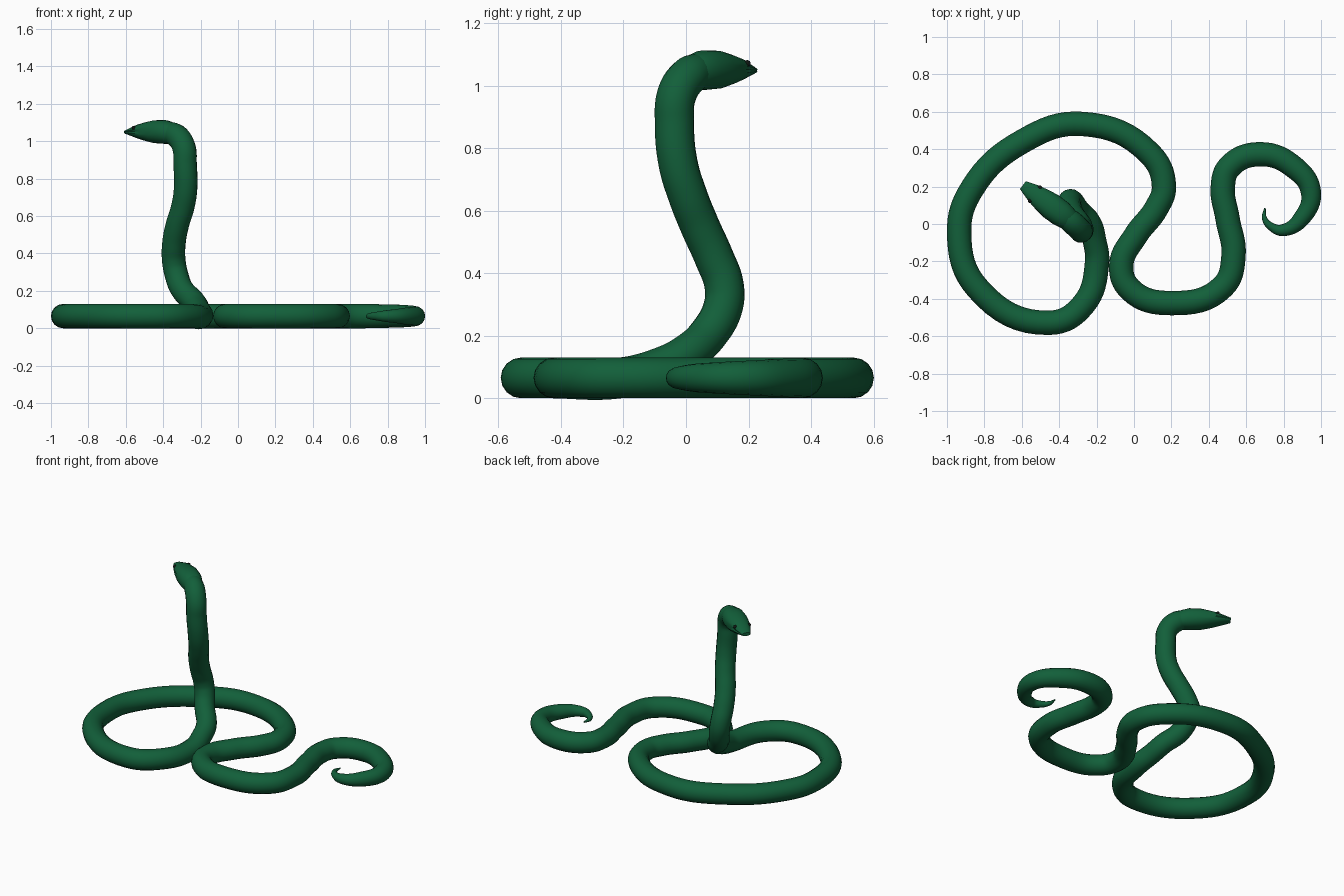
import bpy, bmesh, math
from mathutils import Vector

if "Cube" in bpy.data.objects:
    bpy.data.objects.remove(bpy.data.objects["Cube"])

R = 0.065


def paint(obj, name, color):
    mat = bpy.data.materials.get(name) or bpy.data.materials.new(name)
    mat.diffuse_color = color
    mat.use_nodes = True
    mat.node_tree.nodes["Principled BSDF"].inputs["Base Color"].default_value = mat.diffuse_color
    obj.data.materials.append(mat)


def smooth(obj, angle=50):
    bpy.ops.object.select_all(action='DESELECT')
    obj.select_set(True)
    bpy.context.view_layer.objects.active = obj
    bpy.ops.object.shade_smooth_by_angle(angle=math.radians(angle))


GREEN = (0.006, 0.115, 0.042, 1)

# Body centre line: coils on the ground from the tail tip, then the raised neck
coils = [(.70, .085), (.698, .03), (.735, -.015), (.797, -.033), (.90, .035),
         (.946, .17), (.86, .30), (.675, .373), (.51, .305), (.475, .20),
         (.50, .03), (.532, -.17), (.475, -.335), (.20, -.423), (-.02, -.35),
         (-.068, -.22), (.01, -.06), (.12, .085), (.16, .20), (.085, .375),
         (-.275, .535), (-.59, .445), (-.865, .19), (-.935, -.045),
         (-.835, -.345), (-.45, -.528), (-.27, -.43), (-.198, -.21)]
neck = [(-.213, -.08, .10), (-.235, .0, .14), (-.30, .075, .21),
        (-.33, .118, .29), (-.343, .122, .36), (-.343, .09, .45),
        (-.325, .045, .55), (-.295, .005, .65), (-.28, -.025, .75),
        (-.283, -.037, .88), (-.29, -.03, .97), (-.33, .008, 1.03),
        (-.39, .055, 1.05)]
tail_radii = [.004, .014, .022, .032, .046, .054, .061]

path = [(x, y, R) for x, y in coils] + neck
radii = tail_radii + [R] * (len(path) - len(tail_radii))
radii[-13:] = [.063] * 13
radii[-1] = .055

curve = bpy.data.curves.new("body", 'CURVE')
curve.dimensions = '3D'
curve.bevel_depth = 1.0
curve.bevel_resolution = 6
curve.resolution_u = 8
curve.use_fill_caps = True
spline = curve.splines.new('BEZIER')
spline.bezier_points.add(len(path) - 1)
for bp, co, r in zip(spline.bezier_points, path, radii):
    bp.co = co
    bp.radius = r
    bp.handle_left_type = bp.handle_right_type = 'AUTO'
body = bpy.data.objects.new("body", curve)
bpy.context.collection.objects.link(body)
body.select_set(True)
bpy.context.view_layer.objects.active = body
bpy.ops.object.convert(target='MESH')
body = bpy.context.view_layer.objects.active
paint(body, "green_skin", GREEN)
smooth(body)

# Head: lofted sections (distance along axis, top z, bottom z, half width)
base = Vector((-.27, -.035, 0))
axis = Vector((-.8, .6, 0))
side = Vector((.6, .8, 0))
sections = [(.06, 1.075, .99, .045), (.10, 1.10, .986, .06),
            (.15, 1.113, .986, .070), (.22, 1.112, .99, .071),
            (.28, 1.10, 1.003, .063), (.33, 1.088, 1.016, .052),
            (.37, 1.073, 1.028, .039), (.405, 1.06, 1.038, .027)]
N = 24
bm = bmesh.new()
rings = []
for s, top, bottom, w in sections:
    ring = []
    for i in range(N):
        a = 2 * math.pi * i / N
        c, h = math.cos(a), math.sin(a)
        c = math.copysign(abs(c) ** .85, c)
        # pinched side vertex forms the mouth line
        if i % (N // 2) == 0 and s > .25:
            c *= .88
        co = base + axis * s + side * (w * c)
        co.z = (top + bottom) / 2 + h * (top - bottom) / 2
        ring.append(bm.verts.new(co))
    rings.append(ring)
for a, b in zip(rings, rings[1:]):
    for i in range(N):
        j = (i + 1) % N
        bm.faces.new((a[i], a[j], b[j], b[i]))
bm.faces.new(rings[0])
bm.faces.new(rings[-1])
bmesh.ops.recalc_face_normals(bm, faces=bm.faces)
mesh = bpy.data.meshes.new("head")
bm.to_mesh(mesh)
bm.free()
head = bpy.data.objects.new("head", mesh)
bpy.context.collection.objects.link(head)
paint(head, "green_skin", GREEN)
smooth(head, 40)

# Eyes
for label, sign in (("left", -1), ("right", 1)):
    pos = base + axis * .325 + side * (.045 * sign)
    pos.z = 1.071
    bpy.ops.mesh.primitive_uv_sphere_add(segments=16, ring_count=8,
                                         radius=.011, location=pos)
    eye = bpy.context.object
    eye.name = label + "_eye"
    paint(eye, "eye_black", (.005, .008, .006, 1))
    smooth(eye)
